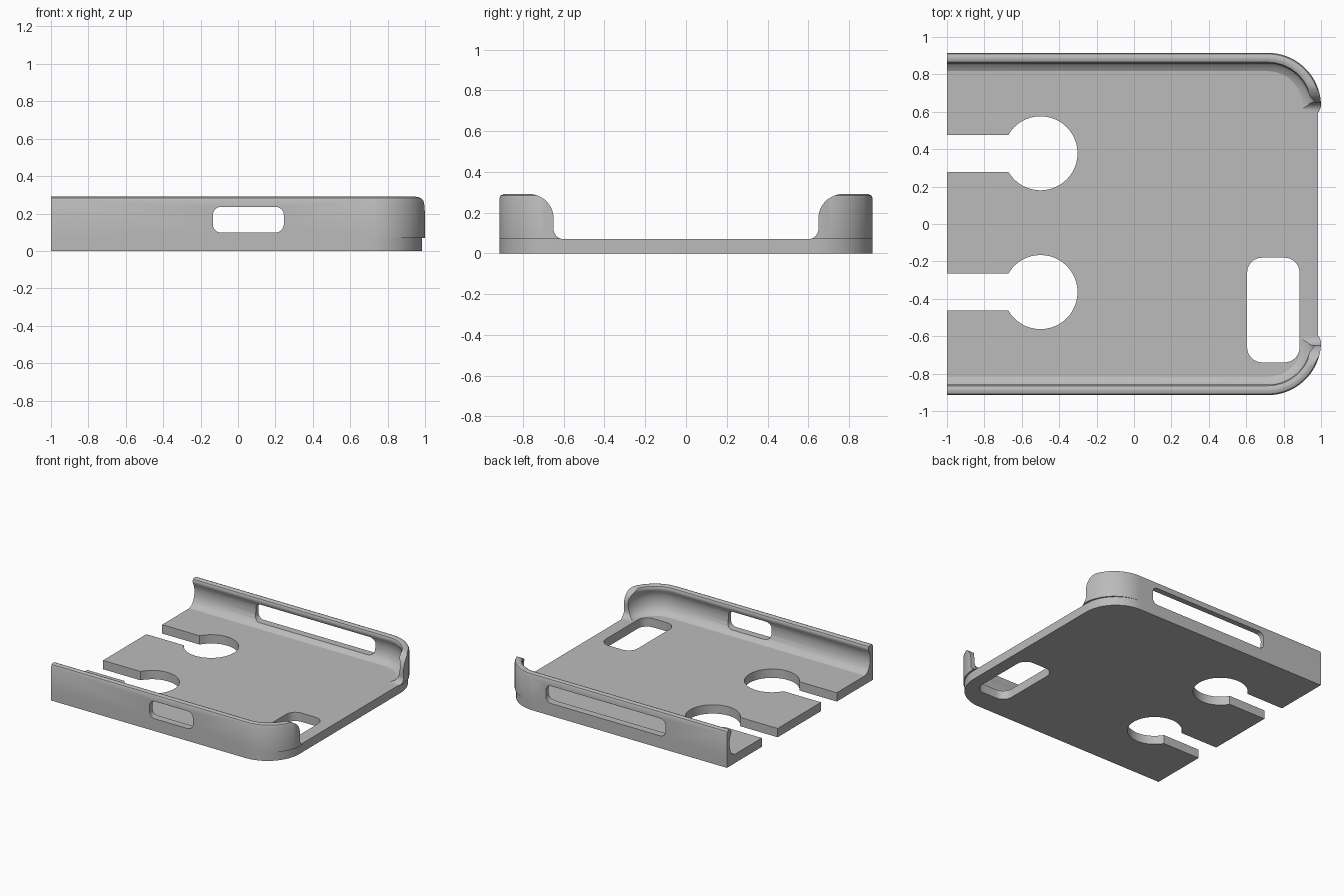
import bpy, bmesh
from math import sin, cos, radians

cube = bpy.data.objects.get("Cube")
if cube:
    bpy.data.objects.remove(cube, do_unlink=True)

grey = bpy.data.materials.new("plain grey")
grey.use_nodes = True
color = (0.5, 0.5, 0.5, 1)
grey.diffuse_color = color
grey.node_tree.nodes["Principled BSDF"].inputs["Base Color"].default_value = color

FLOOR, TOP, HALF = 0.07, 0.29, 0.915


def arc(cx, cy, r, a0, a1, n=12):
    angles = [radians(a0 + (a1 - a0) * i / n) for i in range(n + 1)]
    return [(cx + r * cos(a), cy + r * sin(a)) for a in angles]


def rounded_rect(x0, x1, y0, y1, r):
    return (arc(x1 - r, y1 - r, r, 0, 90, 8) + arc(x0 + r, y1 - r, r, 90, 180, 8)
            + arc(x0 + r, y0 + r, r, 180, 270, 8) + arc(x1 - r, y0 + r, r, 270, 360, 8))


def skin(name, rings):
    """Closed solid through a list of matching rings of points."""
    bm = bmesh.new()
    rows = [[bm.verts.new(p) for p in ring] for ring in rings]
    n = len(rows[0])
    for a, b in zip(rows, rows[1:]):
        for i in range(n):
            j = (i + 1) % n
            bm.faces.new((a[i], a[j], b[j], b[i]))
    bm.faces.new(rows[0])
    bm.faces.new(rows[-1])
    bmesh.ops.recalc_face_normals(bm, faces=bm.faces)
    mesh = bpy.data.meshes.new(name)
    bm.to_mesh(mesh)
    bm.free()
    mesh.materials.append(grey)
    obj = bpy.data.objects.new(name, mesh)
    bpy.context.collection.objects.link(obj)
    return obj


def prism(name, pts, axis, lo, hi):
    place = {"x": lambda a, b, h: (h, a, b),
             "y": lambda a, b, h: (a, h, b),
             "z": lambda a, b, h: (a, b, h)}[axis]
    return skin(name, [[place(a, b, h) for a, b in pts] for h in (lo, hi)])


def activate(obj):
    bpy.ops.object.select_all(action="DESELECT")
    obj.select_set(True)
    bpy.context.view_layer.objects.active = obj


def cut(obj, cutter):
    cutter.hide_render = True
    mod = obj.modifiers.new("cut", "BOOLEAN")
    mod.operation, mod.solver, mod.object = "DIFFERENCE", "EXACT", cutter
    activate(obj)
    bpy.ops.object.modifier_apply(modifier=mod.name)
    bpy.data.objects.remove(cutter, do_unlink=True)


def smooth(obj):
    activate(obj)
    bpy.ops.object.shade_smooth_by_angle(angle=radians(35))


# Back plate, rounded at the closed end
outline = ([(-1, -HALF)] + arc(0.705, -0.635, 0.28, -90, 0, 20)
           + arc(0.705, 0.635, 0.28, 0, 90, 20) + [(-1, HALF)])
plate = prism("back_plate", outline, "z", 0, FLOOR)

# Keyhole slots and camera opening
for y in (0.378, -0.364):
    keyhole = arc(-0.5, y, 0.198, -150, 150, 40) + [(-1.2, y + 0.099), (-1.2, y - 0.099)]
    cut(plate, prism("keyhole_cutter", keyhole, "z", -0.1, 0.2))
cut(plate, prism("camera_cutter", rounded_rect(0.605, 0.885, -0.74, -0.18, 0.08), "z", -0.1, 0.2))
smooth(plate)

# Wall section: (inward depth, height), with rounded lip, hollow and floor fillet
section = [(0, FLOOR), (0, 0.27), (0.006, 0.284), (0.02, TOP), (0.036, TOP),
           (0.05, 0.283), (0.056, 0.268), (0.053, 0.252), (0.044, 0.235),
           (0.036, 0.21), (0.033, 0.175), (0.038, 0.14), (0.05, 0.108),
           (0.068, 0.085), (0.098, FLOOR)]

# Sweep path: (position, outward direction)
path = [((-1, HALF), (0, 1))]
for p, d in zip(arc(0.715, 0.63, 0.285, 90, 0, 24), arc(0, 0, 1, 90, 0, 24)):
    path.append((p, d))
path.append(((0.985, 0.59), (1, 0)))

# Side shape of the stepped-down wall end
end_shape = ([(0, 0.05), (0.6, 0.05)] + arc(0.6, 0.12, 0.05, -90, 0, 8)
             + arc(0.77, 0.17, 0.121, 180, 90, 12) + [(0.77, 0.4), (0, 0.4)])

# Side walls with their button openings
for name, s, x0, x1 in (("front_wall", -1, -0.135, 0.245), ("back_wall", 1, -0.46, 0.59)):
    rings = [[(p[0] - d[0] * depth, s * (p[1] - d[1] * depth), z) for depth, z in section]
             for p, d in path]
    wall = skin(name, rings)
    cut(wall, prism("end_cutter", [(s * y, z) for y, z in end_shape], "x", 0.6, 1.2))
    cut(wall, prism("button_cutter", rounded_rect(x0, x1, 0.098, 0.236, 0.045),
                    "y", s * 0.7, s * 1.1))
    smooth(wall)
